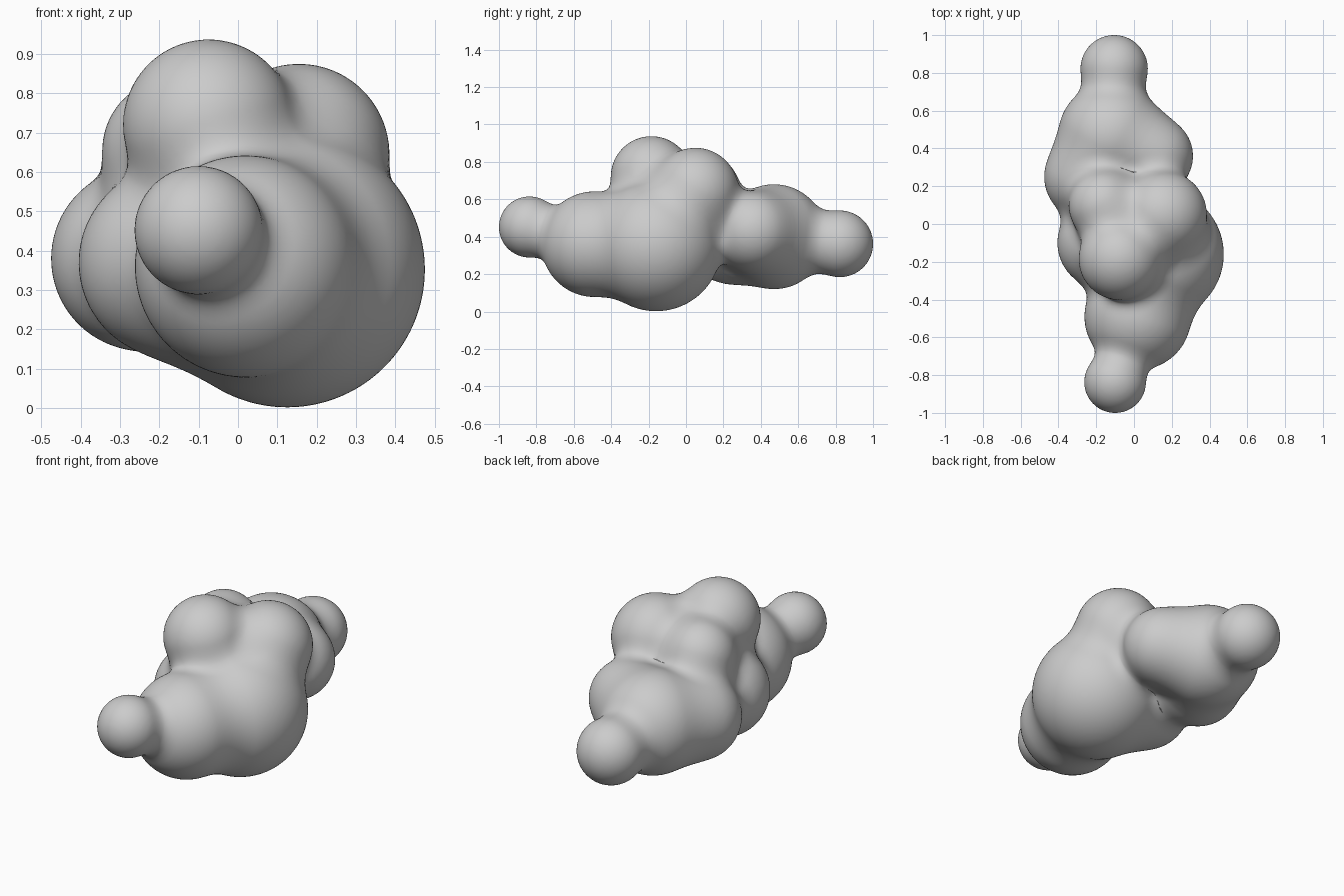
import bpy, bmesh
from mathutils import Vector, Matrix

if "Cube" in bpy.data.objects:
    bpy.data.objects.remove(bpy.data.objects["Cube"])

# Lobes of the cluster: x, y, z, radius
LOBES = [
    (0.125, -0.16, 0.352, 0.350),   # main belly
    (0.02, -0.49, 0.36, 0.282),     # front body
    (-0.12, 0.47, 0.40, 0.280),     # back body
    (-0.16, -0.10, 0.37, 0.245),    # left flank
    (-0.24, 0.25, 0.38, 0.235),     # left rear flank
    (0.10, 0.36, 0.43, 0.212),      # right rear flank
    (-0.075, -0.185, 0.72, 0.217),  # upper front
    (0.155, 0.05, 0.645, 0.230),    # upper right
    (-0.16, 0.10, 0.655, 0.185),    # upper left
    (-0.10, -0.837, 0.452, 0.163),  # front tip
    (-0.105, 0.822, 0.362, 0.178),  # back tip
]
LOBES = [(Vector(l[:3]), l[3]) for l in LOBES]
BLEND = 0.10


def field(p):
    """Smoothly blended distance to all lobes, with its direction."""
    d, g = None, None
    for c, r in LOBES:
        v = p - c
        length = max(v.length, 1e-6)
        e, n = length - r, v / length
        if d is None:
            d, g = e, n
            continue
        h = max(BLEND - abs(d - e), 0.0) / BLEND
        w = 0.5 * h
        g = g.lerp(n, w) if d < e else n.lerp(g, w)
        d = min(d, e) - h * h * BLEND / 4
    return d, g


# Overlapping spheres fused into one skin
bm = bmesh.new()
for c, r in LOBES:
    bmesh.ops.create_icosphere(bm, subdivisions=4, radius=r,
                               matrix=Matrix.Translation(c))
mesh = bpy.data.meshes.new("blob_cluster")
bm.to_mesh(mesh)
bm.free()
blob = bpy.data.objects.new("blob_cluster", mesh)
bpy.context.collection.objects.link(blob)
bpy.context.view_layer.objects.active = blob
blob.select_set(True)
remesh = blob.modifiers.new("fuse", 'REMESH')
remesh.mode = 'VOXEL'
remesh.voxel_size = 0.017
relax = blob.modifiers.new("relax", 'SMOOTH')
relax.iterations = 6
bpy.ops.object.modifier_apply(modifier=remesh.name)
bpy.ops.object.modifier_apply(modifier=relax.name)

# Pull the skin onto the blended surface to fillet the creases
for vert in blob.data.vertices:
    p = vert.co.copy()
    for _ in range(4):
        d, g = field(p)
        if abs(d) < 2e-4:
            break
        p -= g * (d / max(g.length_squared, 0.3))
    vert.co = p

bpy.ops.object.shade_smooth()
